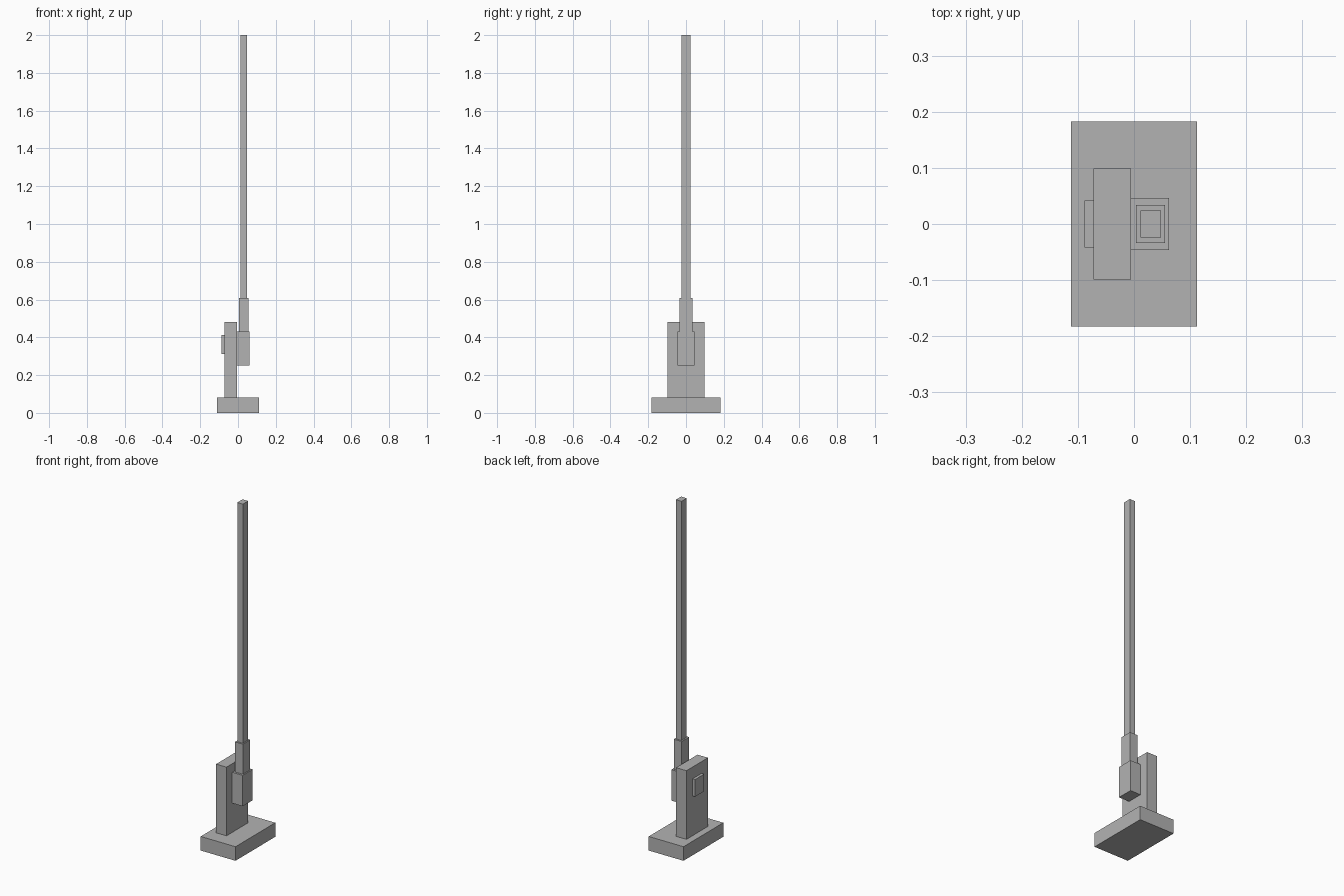
import bpy

# Remove the default cube
cube = bpy.data.objects.get("Cube")
if cube:
    bpy.data.objects.remove(cube, do_unlink=True)

# Single plain grey
GREY = (0.45, 0.45, 0.45, 1.0)
grey = bpy.data.materials.new("plain_grey")
grey.use_nodes = True
grey.diffuse_color = GREY
grey.node_tree.nodes["Principled BSDF"].inputs["Base Color"].default_value = GREY


def box(name, x0, x1, half_depth, z0, z1):
    """Box spanning x0..x1 and z0..z1, symmetric about y = 0."""
    bpy.ops.mesh.primitive_cube_add(size=1)
    obj = bpy.context.object
    obj.name = name
    for v in obj.data.vertices:
        v.co.x = x0 if v.co.x < 0 else x1
        v.co.y = -half_depth if v.co.y < 0 else half_depth
        v.co.z = z0 if v.co.z < 0 else z1
    obj.data.materials.append(grey)
    return obj


# Foot and upright housing
BASE_TOP = 0.082
SLAB_LEFT, SLAB_RIGHT = -0.072, -0.005
box("base", -0.112, 0.112, 0.183, 0, BASE_TOP)
box("upright_housing", SLAB_LEFT, SLAB_RIGHT, 0.099, BASE_TOP, 0.482)
box("side_panel", -0.088, SLAB_LEFT, 0.042, 0.313, 0.413)

# Pivot block, sleeve and long arm, stacked beside the housing
BLOCK_TOP, SLEEVE_TOP = 0.432, 0.607
box("pivot_block", SLAB_RIGHT, 0.062, 0.046, 0.252, BLOCK_TOP)
box("arm_sleeve", 0.004, 0.055, 0.034, BLOCK_TOP, SLEEVE_TOP)
box("long_arm", 0.012, 0.048, 0.024, SLEEVE_TOP, 2.0)
